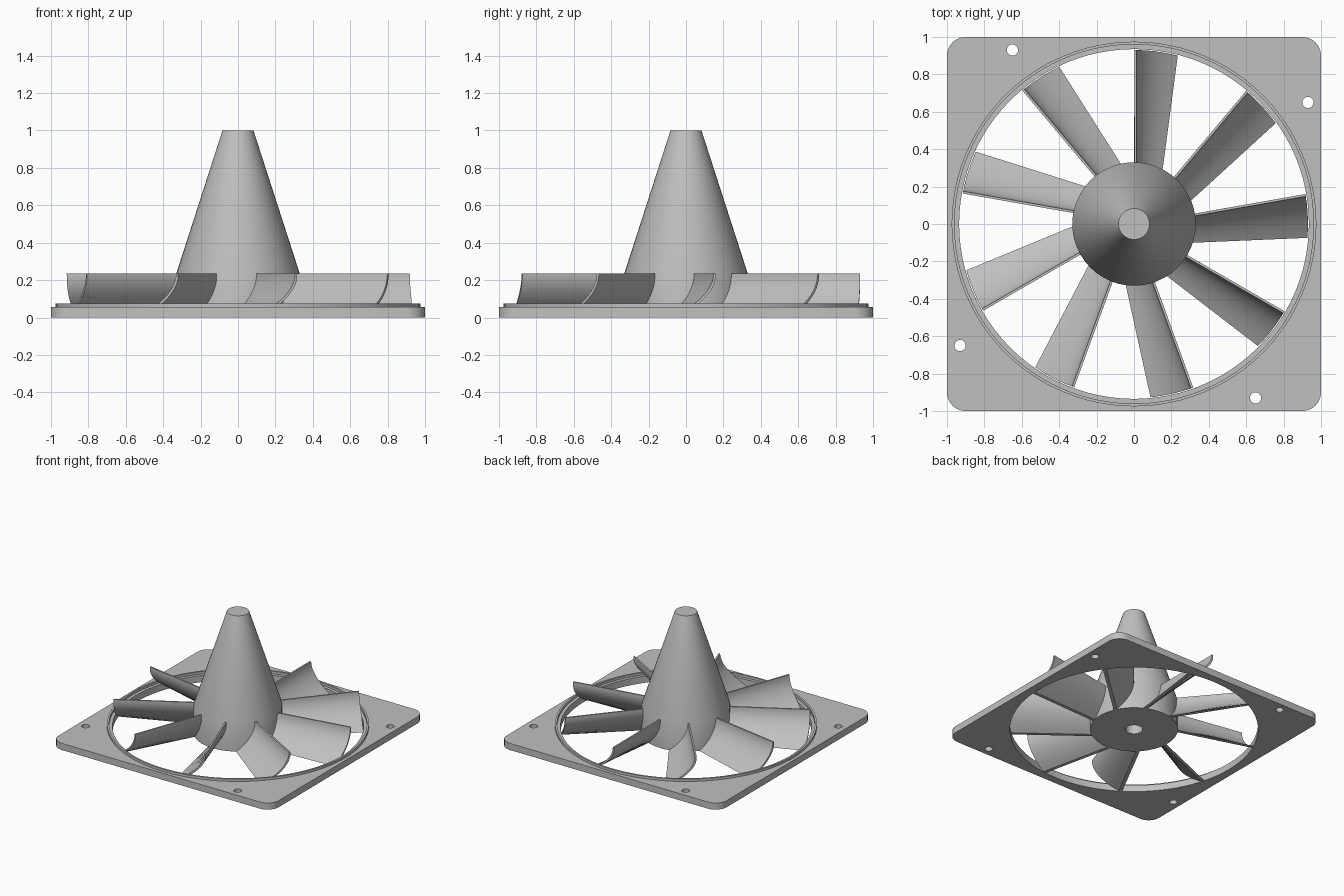
import bpy, bmesh, math
from math import sin, cos, pi, radians

if "Cube" in bpy.data.objects:
    bpy.data.objects.remove(bpy.data.objects["Cube"])

grey = bpy.data.materials.new("plain grey")
grey.diffuse_color = (0.53, 0.53, 0.53, 1)
grey.use_nodes = True
grey.node_tree.nodes["Principled BSDF"].inputs["Base Color"].default_value = grey.diffuse_color


def add_mesh(name, bm, angle=30):
    bmesh.ops.recalc_face_normals(bm, faces=bm.faces)
    me = bpy.data.meshes.new(name)
    bm.to_mesh(me)
    bm.free()
    ob = bpy.data.objects.new(name, me)
    bpy.context.collection.objects.link(ob)
    me.materials.append(grey)
    bpy.ops.object.select_all(action='DESELECT')
    ob.select_set(True)
    bpy.context.view_layer.objects.active = ob
    bpy.ops.object.shade_smooth_by_angle(angle=radians(angle))
    return ob


def lathe(name, profile, steps, closed):
    """Revolve (radius, z) points around the z axis."""
    bm = bmesh.new()
    vs = [bm.verts.new((r, 0, z)) for r, z in profile]
    n = len(vs)
    es = [bm.edges.new((vs[i], vs[(i + 1) % n])) for i in range(n if closed else n - 1)]
    bmesh.ops.spin(bm, geom=vs + es, cent=(0, 0, 0), axis=(0, 0, 1),
                   angle=2 * pi, steps=steps, use_duplicate=False)
    bmesh.ops.remove_doubles(bm, verts=bm.verts, dist=1e-5)
    return add_mesh(name, bm, 20)


def circle(r, n, cx=0, cy=0):
    return [(cx + r * cos(2 * pi * i / n), cy + r * sin(2 * pi * i / n)) for i in range(n)]


# Square plate: rounded outline with the big opening and four screw holes
PLATE_TOP, OPENING = 0.055, 0.935
outline = []
for k in range(4):
    a0 = k * pi / 2
    cx, cy = 0.9 * math.copysign(1, cos(a0 + pi / 4)), 0.9 * math.copysign(1, sin(a0 + pi / 4))
    outline += [(cx + 0.1 * cos(a0 + i * pi / 16), cy + 0.1 * sin(a0 + i * pi / 16))
                for i in range(9)]
loops = [outline, circle(OPENING, 96)]
for k in range(4):
    a = math.atan2(0.93, -0.65) + k * pi / 2
    r = math.hypot(0.93, 0.65)
    loops.append(circle(0.03, 20, r * cos(a), r * sin(a)))
cu = bpy.data.curves.new("plate_outline", 'CURVE')
cu.dimensions, cu.fill_mode, cu.extrude = '2D', 'BOTH', PLATE_TOP / 2
for pts in loops:
    sp = cu.splines.new('POLY')
    sp.points.add(len(pts) - 1)
    for p, (x, y) in zip(sp.points, pts):
        p.co = (x, y, 0, 1)
    sp.use_cyclic_u = True
tmp = bpy.data.objects.new("plate_outline", cu)
bpy.context.collection.objects.link(tmp)
bpy.context.view_layer.update()
bm = bmesh.new()
bm.from_mesh(tmp.evaluated_get(bpy.context.evaluated_depsgraph_get()).to_mesh())
bpy.data.objects.remove(tmp)
bmesh.ops.translate(bm, verts=bm.verts, vec=(0, 0, PLATE_TOP / 2))
bmesh.ops.remove_doubles(bm, verts=bm.verts, dist=1e-5)
add_mesh("plate", bm)

# Raised lip around the opening
lathe("opening_lip", [(0.96, 0.05), (0.975, 0.05), (0.975, 0.075), (0.96, 0.075)], 96, True)

# Hub: drum with a shaft hole below, truncated cone above
HUB_TOP = 0.235
lathe("hub", [(0, 0.2), (0.065, 0.2), (0.065, 0), (0.33, 0), (0.33, HUB_TOP),
              (0.083, 1.0), (0, 1.0)], 48, False)

# Blades: parabolic section, wider towards the tip, end trimmed to a circle
N, R_IN, R_OUT, THICK = 12, 0.30, 0.93, 0.014


def section(radius, width):
    top, under = [], []
    for i in range(N + 1):
        t = i / N
        s, z = width * t * t, HUB_TOP * (1 - t)
        # sideways offset gives the sheet its thickness
        for row, off in ((top, 0), (under, -THICK * (0.9 + 0.9 * t))):
            x = s + off + THICK
            row.append((x, math.sqrt(radius ** 2 - x ** 2), z))
    return top + under[::-1]


for k in range(9):
    bm = bmesh.new()
    a = [bm.verts.new(p) for p in section(R_IN, 0.135)]
    b = [bm.verts.new(p) for p in section(R_OUT, 0.22)]
    n = len(a)
    for i in range(n):
        j = (i + 1) % n
        bm.faces.new((a[i], a[j], b[j], b[i]))
    for ring in (a, b):
        for i in range(N):
            bm.faces.new((ring[i], ring[i + 1], ring[n - 2 - i], ring[n - 1 - i]))
    ob = add_mesh(f"blade_{k + 1}", bm)
    ob.rotation_euler.z = k * 2 * pi / 9
